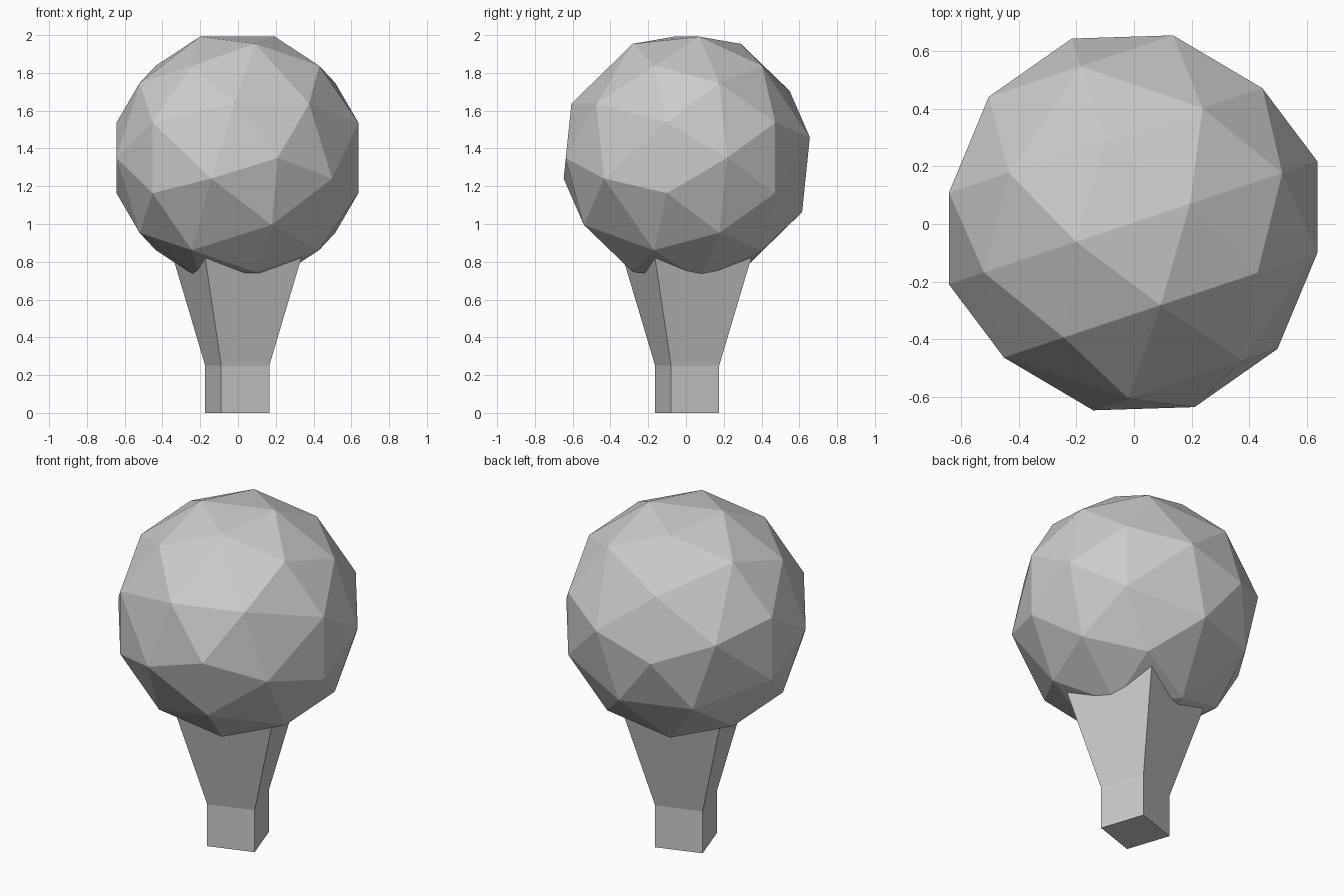
import bpy, bmesh, math
from mathutils import Matrix, Vector

cube = bpy.data.objects.get("Cube")
if cube:
    bpy.data.objects.remove(cube, do_unlink=True)

SPIN = math.atan2(1, 3)          # turn of the whole model about z
RADIUS = 0.675
CROWN_Z = 1.35

grey = bpy.data.materials.new("light_grey")
grey.use_nodes = True
colour = (0.6, 0.6, 0.6, 1)
grey.diffuse_color = colour
grey.node_tree.nodes["Principled BSDF"].inputs["Base Color"].default_value = colour


def make_object(name, bm):
    bmesh.ops.recalc_face_normals(bm, faces=bm.faces[:])
    mesh = bpy.data.meshes.new(name)
    bm.to_mesh(mesh)
    bm.free()
    mesh.materials.append(grey)
    obj = bpy.data.objects.new(name, mesh)
    bpy.context.collection.objects.link(obj)
    return obj


# Crown: faceted ball whose ten-sided rings are levelled, laid on its side
bm = bmesh.new()
bmesh.ops.create_icosphere(bm, subdivisions=2, radius=1)
level = 1 / math.sqrt(5)
up_local = None
for v in bm.verts:
    if 0.49 < abs(v.co.z) < 0.6:
        flat = Vector((v.co.x, v.co.y, 0)).normalized()
        if v.co.z > 0 and up_local is None:
            up_local = flat
        v.co = flat * math.sqrt(1 - level ** 2) + Vector((0, 0, math.copysign(level, v.co.z)))

pole = Vector((math.sin(SPIN), -math.cos(SPIN), 0))
up = Vector((0, 0, 1))
local = Matrix((up_local, up.cross(up_local), up))
world = Matrix((up, pole.cross(up), pole)).transposed()
turn = (world @ local).to_4x4()
bm.transform(Matrix.Translation((-0.003, 0.004, CROWN_Z)) @ turn @ Matrix.Scale(RADIUS, 4))
make_object("tree_crown", bm)

# Trunk: square post that flares up into the crown
bm = bmesh.new()
rings = []
for half, z in ((0.134, 0), (0.134, 0.25), (0.28, 0.87)):
    rings.append([bm.verts.new((sx * half, sy * half, z))
                  for sx, sy in ((-1, -1), (1, -1), (1, 1), (-1, 1))])
for low, high in zip(rings, rings[1:]):
    for i in range(4):
        j = (i + 1) % 4
        bm.faces.new((low[i], low[j], high[j], high[i]))
bm.faces.new(rings[0][::-1])
bm.faces.new(rings[-1])
bm.transform(Matrix.Translation((-0.004, 0.006, 0)) @ Matrix.Rotation(SPIN, 4, "Z"))
make_object("tree_trunk", bm)
